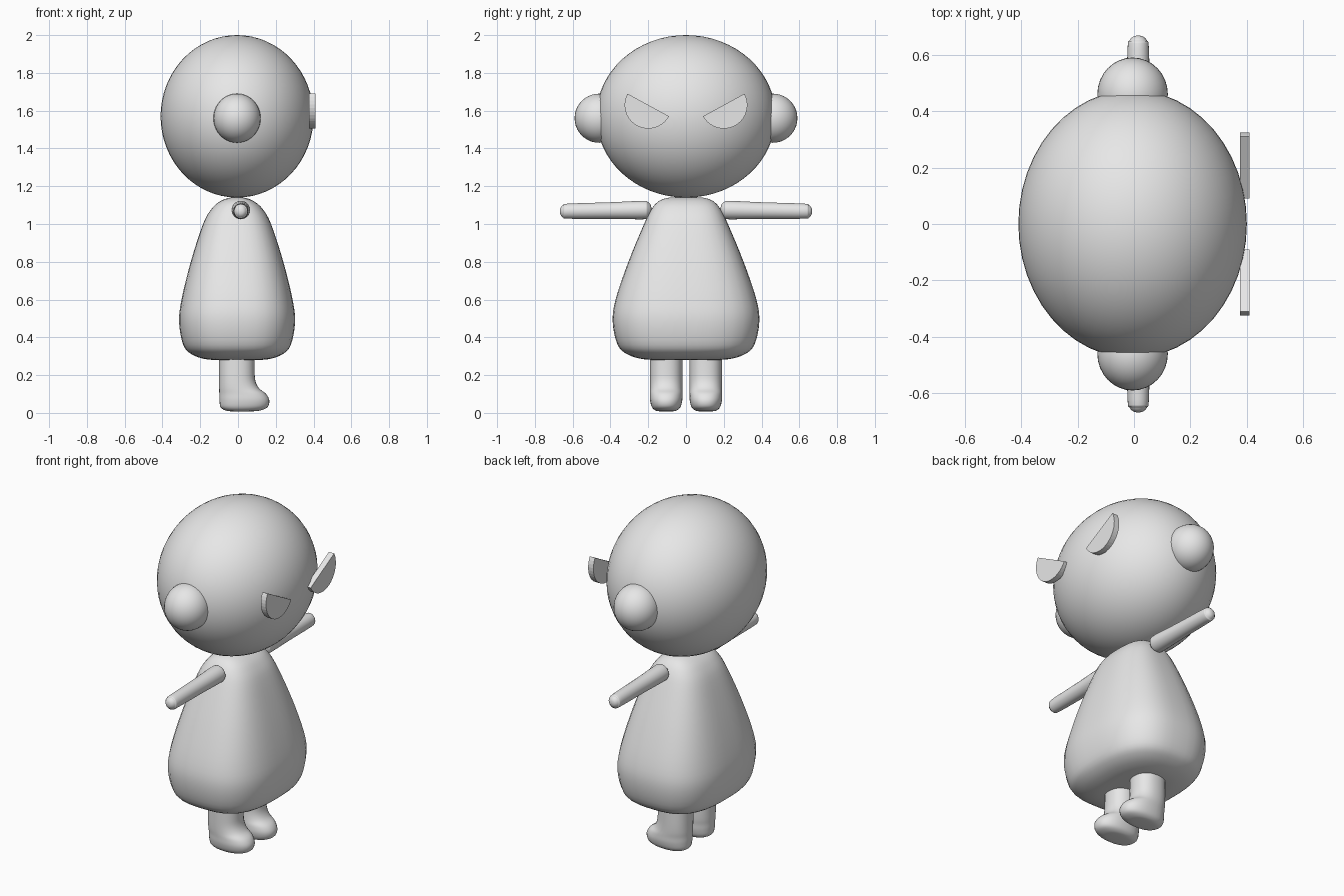
import bpy, bmesh, math

if "Cube" in bpy.data.objects:
    bpy.data.objects.remove(bpy.data.objects["Cube"])

grey = bpy.data.materials.new("plain grey")
grey.diffuse_color = (0.8, 0.8, 0.8, 1)
grey.use_nodes = True
grey.node_tree.nodes["Principled BSDF"].inputs["Base Color"].default_value = grey.diffuse_color


def finish(name, bm, smooth=True):
    bmesh.ops.recalc_face_normals(bm, faces=bm.faces)
    me = bpy.data.meshes.new(name)
    bm.to_mesh(me)
    bm.free()
    me.materials.append(grey)
    ob = bpy.data.objects.new(name, me)
    bpy.context.collection.objects.link(ob)
    for p in me.polygons:
        p.use_smooth = smooth
    return ob


def ellipsoid(name, centre, radii, seg=48, rings=32):
    bm = bmesh.new()
    bmesh.ops.create_uvsphere(bm, u_segments=seg, v_segments=rings, radius=1)
    for v in bm.verts:
        v.co = [c + r * k for c, r, k in zip(centre, radii, v.co)]
    return finish(name, bm)


def refine(rows, steps=4):
    """Catmull-Rom interpolation between profile rows."""
    out = []
    for i in range(len(rows) - 1):
        a, b, c, d = (rows[max(0, min(len(rows) - 1, i + k))] for k in (-1, 0, 1, 2))
        for s in range(steps):
            t = s / steps
            out.append([0.5 * (2 * q + (r - p) * t + (2 * p - 5 * q + 4 * r - w) * t * t
                               + (3 * q - p - 3 * r + w) * t ** 3)
                        for p, q, r, w in zip(a, b, c, d)])
    return out + [list(rows[-1])]


def loft(name, rows, place, power=2.0, n=40):
    """Skin rings of (along, centre, half a, half b) with superellipse sections."""
    bm = bmesh.new()
    rings = []
    for along, mid, ra, rb in refine(rows):
        ring = []
        for k in range(n):
            t = 2 * math.pi * k / n
            c, s = math.cos(t), math.sin(t)
            f = (abs(c) ** power + abs(s) ** power) ** (-1 / power)
            ring.append(bm.verts.new(place(along, mid + ra * c * f, rb * s * f)))
        rings.append(ring)
    for r0, r1 in zip(rings, rings[1:]):
        for k in range(n):
            bm.faces.new((r0[k], r0[(k + 1) % n], r1[(k + 1) % n], r1[k]))
    bm.faces.new(rings[0])
    bm.faces.new(rings[-1])
    return finish(name, bm)


# Head
ellipsoid("head", (-0.005, 0, 1.57), (0.405, 0.475, 0.43))

# Body: rounded-square bell
loft("body", [(0.28, -0.005, 0.10, 0.14), (0.285, -0.005, 0.17, 0.23),
              (0.31, -0.005, 0.24, 0.31), (0.36, -0.005, 0.285, 0.362),
              (0.48, -0.005, 0.307, 0.388), (0.60, -0.005, 0.294, 0.373),
              (0.80, -0.005, 0.245, 0.305), (1.00, -0.005, 0.18, 0.222),
              (1.08, -0.005, 0.135, 0.182), (1.12, -0.005, 0.09, 0.145),
              (1.138, -0.005, 0.045, 0.10), (1.142, -0.005, 0.01, 0.05)],
     lambda a, u, v: (u, v, a), power=2.8)

for side, label in ((-1, "left"), (1, "right")):
    # Ears
    ellipsoid(label + "_ear", (-0.005, side * 0.46, 1.56), (0.125, 0.13, 0.13), 32, 20)

    # Arms: slim tapered capsules
    loft(label + "_arm", [(0.182, 1.074, 0.005, 0.005), (0.187, 1.074, 0.027, 0.027),
                          (0.203, 1.074, 0.044, 0.044), (0.23, 1.074, 0.049, 0.049),
                          (0.40, 1.071, 0.044, 0.043), (0.62, 1.068, 0.040, 0.038),
                          (0.65, 1.067, 0.033, 0.031), (0.664, 1.067, 0.019, 0.018),
                          (0.668, 1.067, 0.004, 0.004)],
         lambda a, u, v: (0.015 + v, side * a, u), n=24)

    # Legs with forward-pointing feet
    loft(label + "_leg", [(0.008, 0.02, 0.05, 0.03), (0.012, 0.025, 0.09, 0.055),
                          (0.03, 0.032, 0.124, 0.075), (0.065, 0.034, 0.132, 0.085),
                          (0.10, 0.025, 0.124, 0.086), (0.13, 0.006, 0.106, 0.086),
                          (0.17, -0.004, 0.096, 0.086), (0.23, -0.006, 0.094, 0.086),
                          (0.33, -0.006, 0.094, 0.086)],
         lambda a, u, v: (u, side * 0.105 + v, a), power=2.3, n=28)

    # Eyes: half discs cut along a scowling line
    bm = bmesh.new()
    start = math.atan2(0.06, 0.11)
    pts = [(side * (0.2 + 0.125 * math.cos(start - math.pi * k / 20)),
            1.63 + 0.125 * math.sin(start - math.pi * k / 20)) for k in range(21)]
    face = bm.faces.new([bm.verts.new((0.376, y, z)) for y, z in pts])
    ext = bmesh.ops.extrude_face_region(bm, geom=[face])["geom"]
    bmesh.ops.translate(bm, vec=(0.034, 0, 0),
                        verts=[g for g in ext if isinstance(g, bmesh.types.BMVert)])
    finish(label + "_eye", bm, smooth=False)
